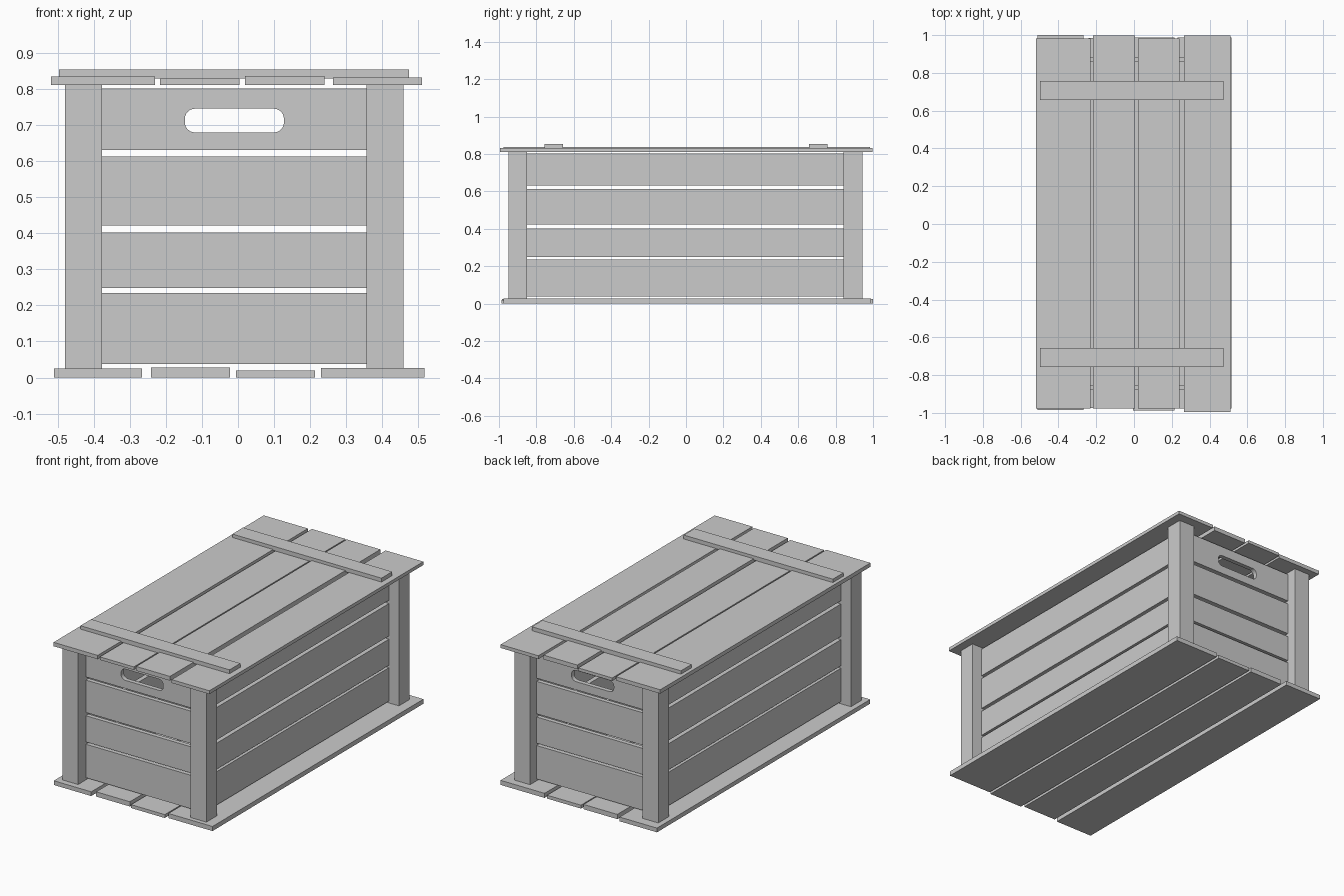
import bpy, bmesh
from math import cos, sin, pi
from mathutils import Vector

if "Cube" in bpy.data.objects:
    bpy.data.objects.remove(bpy.data.objects["Cube"])


def mesh_object(name, bm):
    bmesh.ops.recalc_face_normals(bm, faces=bm.faces[:])
    me = bpy.data.meshes.new(name)
    bm.to_mesh(me)
    bm.free()
    ob = bpy.data.objects.new(name, me)
    bpy.context.collection.objects.link(ob)
    return ob


def box(name, x, y, z):
    """Box from (min, max) ranges on each axis."""
    bm = bmesh.new()
    bmesh.ops.create_cube(bm, size=1)
    for v in bm.verts:
        v.co = Vector([(r[0] + r[1]) / 2 + c * (r[1] - r[0])
                       for c, r in zip(v.co, (x, y, z))])
    return mesh_object(name, bm)


# Floor boards: x range, y range, top height
floor = [((-0.511, -0.267), (-0.985, 1.0), 0.025),
         ((-0.242, -0.022), (-0.975, 0.985), 0.028),
         ((-0.006, 0.214), (-0.987, 0.987), 0.020),
         ((0.230, 0.517), (-0.976, 0.988), 0.027)]
for i, (x, y, top) in enumerate(floor):
    box(f"floor_board_{i + 1}", x, y, (0, top))

# Lid boards
lid = [((-0.519, -0.231), (-0.976, 0.981), 0.835),
       ((-0.217, 0.004), (-0.976, 0.997), 0.830),
       ((0.020, 0.240), (-0.976, 0.983), 0.837),
       ((0.264, 0.510), (-0.995, 0.997), 0.832)]
for i, (x, y, top) in enumerate(lid):
    box(f"lid_board_{i + 1}", x, y, (0.812, top))

# Lid battens
for name, y in (("front", (-0.757, -0.657)), ("back", (0.657, 0.757))):
    box(f"lid_batten_{name}", (-0.497, 0.475), y, (0.830, 0.855))

# Corner posts
for sx, x in (("left", (-0.480, -0.377)), ("right", (0.356, 0.459))):
    for sy, y in (("front", (-0.950, -0.850)), ("back", (0.843, 0.943))):
        box(f"post_{sy}_{sx}", x, y, (0.025, 0.812))

# Handle cutter: rounded slot running through both ends
bm = bmesh.new()
hx, hz, r = 0.1375, 0.033, 0.028
loop = []
for k, (sx, sz) in enumerate(((1, 1), (-1, 1), (-1, -1), (1, -1))):
    for j in range(7):
        a = (k + j / 6) * pi / 2
        loop.append(bm.verts.new((-0.010 + sx * (hx - r) + r * cos(a), -1.1,
                                  0.713 + sz * (hz - r) + r * sin(a))))
face = bm.faces.new(loop)
ext = bmesh.ops.extrude_face_region(bm, geom=[face])
bmesh.ops.translate(bm, vec=(0, 2.2, 0),
                    verts=[g for g in ext["geom"] if isinstance(g, bmesh.types.BMVert)])
cutter = mesh_object("handle_cutter", bm)
cutter.hide_render = True
cutter.hide_viewport = True

# Wall slats on all four sides, the top end slats get the handle slot
rows = [(0.038, 0.235), (0.249, 0.403), (0.422, 0.613), (0.632, 0.802)]
for i, z in enumerate(rows):
    for name, x in (("left", (-0.415, -0.390)), ("right", (0.369, 0.394))):
        box(f"side_slat_{name}_{i + 1}", x, (-0.852, 0.845), z)
    for name, y in (("front", (-0.878, -0.852)), ("back", (0.857, 0.883))):
        slat = box(f"end_slat_{name}_{i + 1}", (-0.379, 0.358), y, z)
        if i == 3:
            mod = slat.modifiers.new("handle", 'BOOLEAN')
            mod.operation = 'DIFFERENCE'
            mod.solver = 'EXACT'
            mod.object = cutter
